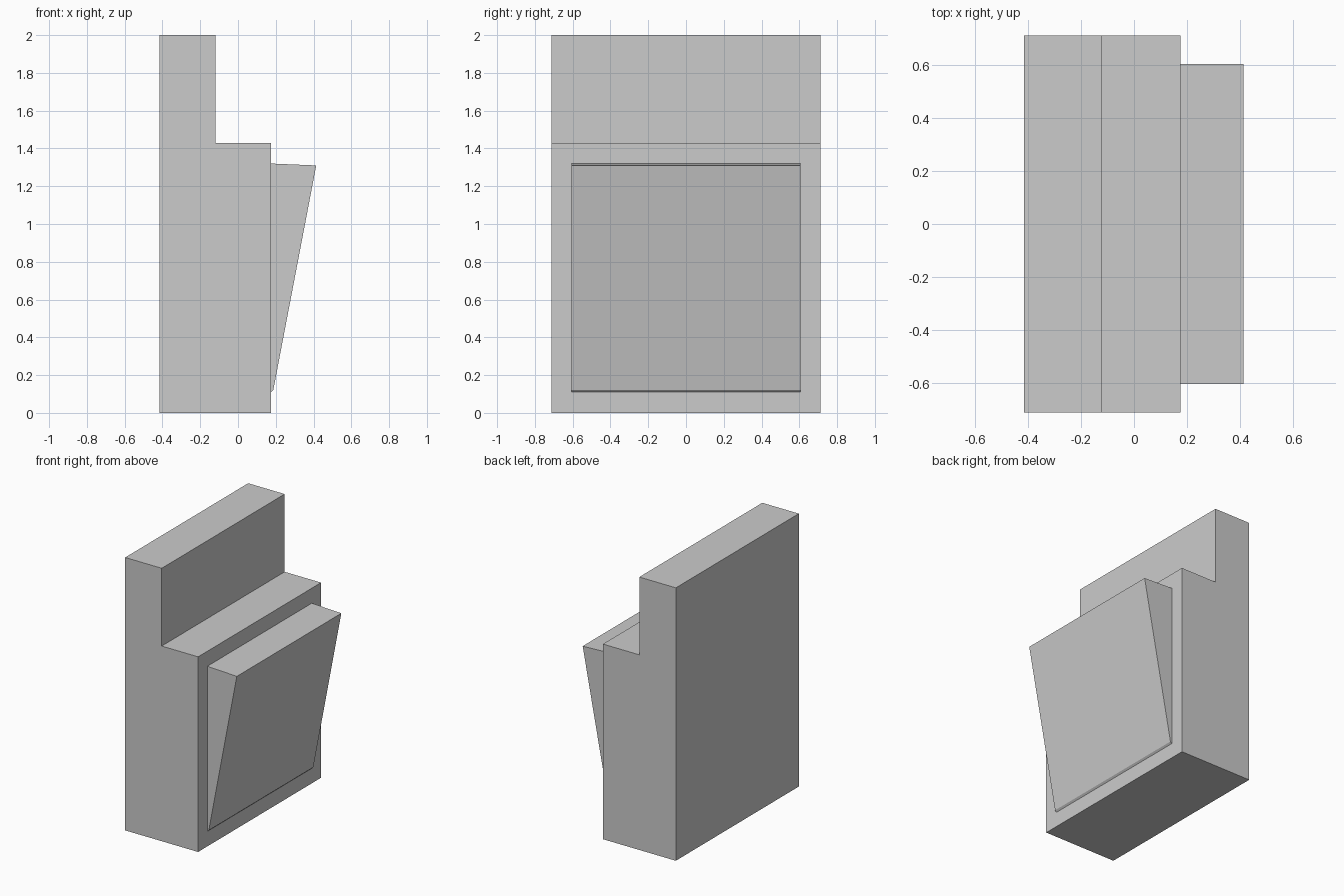
import bpy, bmesh

if "Cube" in bpy.data.objects:
    bpy.data.objects.remove(bpy.data.objects["Cube"])


def extrude_profile(name, profile, half_width):
    """Extrude an (x, z) outline symmetrically along y."""
    bm = bmesh.new()
    face = bm.faces.new([bm.verts.new((x, -half_width, z)) for x, z in profile])
    result = bmesh.ops.extrude_face_region(bm, geom=[face])
    moved = [v for v in result["geom"] if isinstance(v, bmesh.types.BMVert)]
    bmesh.ops.translate(bm, verts=moved, vec=(0, 2 * half_width, 0))
    bmesh.ops.recalc_face_normals(bm, faces=bm.faces)
    mesh = bpy.data.meshes.new(name)
    bm.to_mesh(mesh)
    bm.free()
    obj = bpy.data.objects.new(name, mesh)
    bpy.context.collection.objects.link(obj)
    return obj


# Stepped main block with a tall, thin back
extrude_profile("stepped_body", [
    (-0.416, 0), (0.175, 0), (0.175, 1.43),
    (-0.12, 1.43), (-0.12, 2), (-0.416, 2)], 0.712)

# Tapered panel leaning out from the right face
extrude_profile("tilted_panel", [
    (0.175, 0.11), (0.187, 0.122), (0.414, 1.31), (0.175, 1.32)], 0.605)
